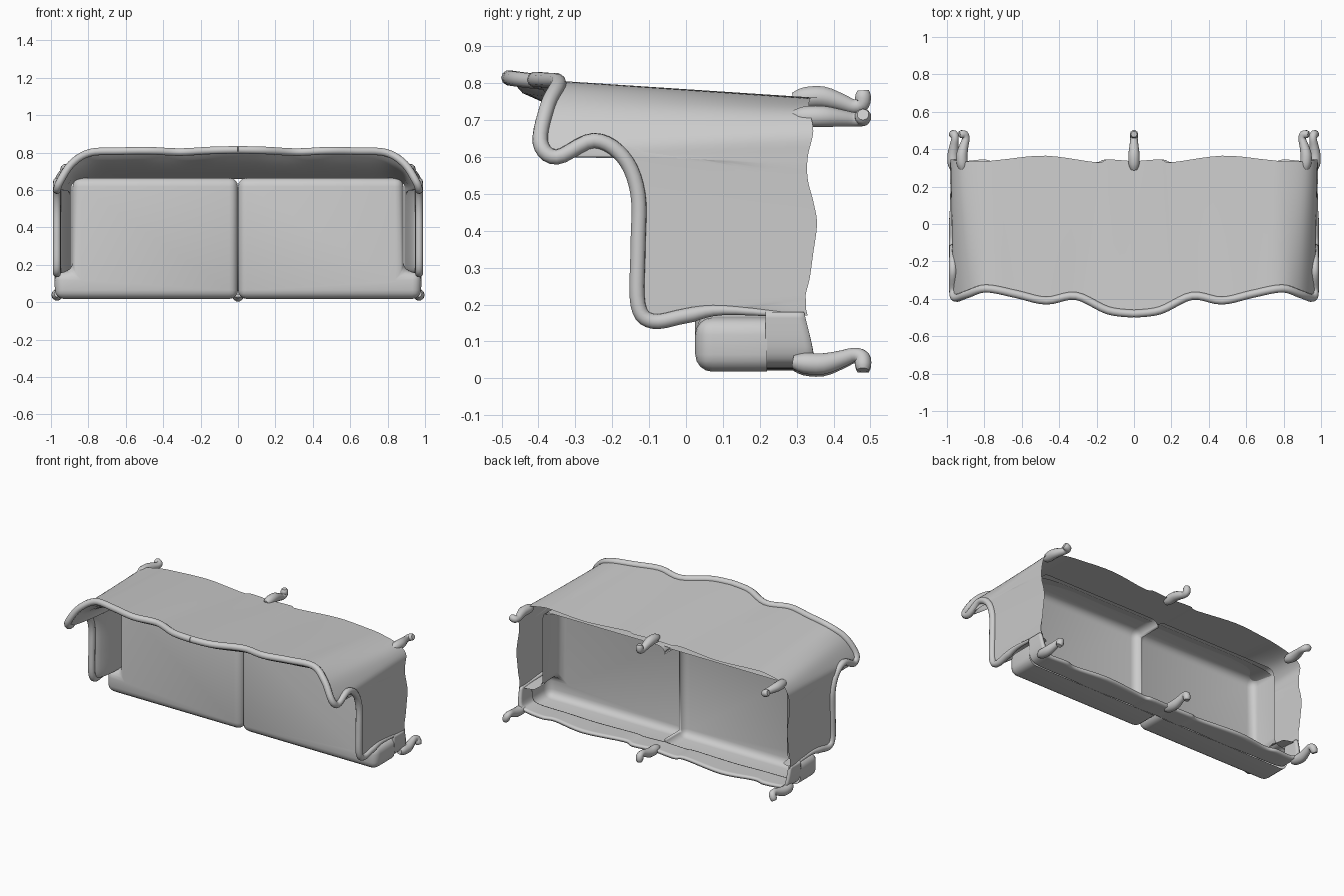
import bpy, bmesh, math
from mathutils import Vector

if "Cube" in bpy.data.objects:
    bpy.data.objects.remove(bpy.data.objects["Cube"])


def smooth_path(pts, n=5):
    """Catmull-Rom resampling through the given points."""
    p = [Vector(q) for q in pts]
    p = [p[0]] + p + [p[-1]]
    out = []
    for i in range(1, len(p) - 2):
        a, b, c, d = p[i - 1:i + 3]
        for k in range(n):
            t = k / n
            out.append(0.5 * (2 * b + (c - a) * t + (2 * a - 5 * b + 4 * c - d) * t * t
                              + (3 * b - a - 3 * c + d) * t ** 3))
    return out + [p[-1]]


def finish(ob, angle=0.8, mirror=True):
    bpy.ops.object.select_all(action='DESELECT')
    ob.select_set(True)
    bpy.context.view_layer.objects.active = ob
    if mirror:
        m = ob.modifiers.new("mirror", 'MIRROR')
        m.use_clip = True
    bpy.ops.object.shade_smooth_by_angle(angle=angle)


def mesh_object(name, bm):
    bmesh.ops.recalc_face_normals(bm, faces=bm.faces)
    me = bpy.data.meshes.new(name)
    bm.to_mesh(me)
    bm.free()
    ob = bpy.data.objects.new(name, me)
    bpy.context.collection.objects.link(ob)
    return ob


def loft(name, top, bottom, pad_arm=0, pad_back=0, rows=8):
    """Skin between two paths; padding swells the arm in x and the back in z."""
    bm = bmesh.new()
    grid = []
    for r in range(rows + 1):
        t = (r / rows) ** 1.4
        swell = math.sin(math.pi * t ** .5)
        row = []
        for a, b in zip(top, bottom):
            v = a.lerp(b, t)
            back = min(1, max(0, (a.z - .64) / .14))
            v.z -= pad_back * swell * back
            v.x -= pad_arm * swell * (1 - back)
            row.append(bm.verts.new(v))
        grid.append(row)
    for r in range(rows):
        for i in range(len(top) - 1):
            bm.faces.new((grid[r][i], grid[r][i + 1], grid[r + 1][i + 1], grid[r + 1][i]))
    return mesh_object(name, bm)


def tube(name, pts, radii):
    cu = bpy.data.curves.new(name, 'CURVE')
    cu.dimensions = '3D'
    cu.bevel_depth = 1
    cu.bevel_resolution = 3
    cu.use_fill_caps = True
    sp = cu.splines.new('POLY')
    sp.points.add(len(pts) - 1)
    for q, v, r in zip(sp.points, pts, radii):
        q.co = (*v, 1)
        q.radius = r
    ob = bpy.data.objects.new(name, cu)
    bpy.context.collection.objects.link(ob)
    bpy.ops.object.select_all(action='DESELECT')
    ob.select_set(True)
    bpy.context.view_layer.objects.active = ob
    bpy.ops.object.convert(target='MESH')
    return bpy.context.object


# Rim line of back and arm: centre of back -> corner -> arm -> seat rail
rim = smooth_path([
    (0, -.48, .815), (.14, -.462, .812), (.31, -.385, .803), (.47, -.41, .81), (.63, -.375, .808),
    (.79, -.345, .80), (.89, -.375, .74), (.955, -.395, .64), (.968, -.35, .60),
    (.968, -.25, .645), (.968, -.17, .60), (.968, -.13, .50), (.968, -.13, .35),
    (.968, -.13, .20), (.968, -.09, .155), (.968, 0, .17), (.97, .10, .185), (.975, .30, .17)])

# Scalloped lower edge of the outer shell, matching the rim point by point
hem = smooth_path([
    (0, .335, .76), (.14, .345, .76), (.2, .33, .76), (.47, .365, .76), (.7, .345, .76),
    (.8, .335, .755), (.92, .335, .725), (.975, .345, .67), (.98, .33, .60),
    (.98, .33, .54), (.98, .345, .48), (.98, .355, .42), (.98, .345, .34),
    (.98, .335, .27), (.98, .325, .23), (.98, .325, .21), (.98, .325, .19), (.98, .33, .17)])

# Lower edge of the inner upholstery
inner = smooth_path([
    (0, .2, .66), (.14, .2, .66), (.31, .2, .66), (.47, .2, .66), (.63, .2, .66),
    (.79, .2, .655), (.87, .2, .64), (.89, .2, .62), (.89, .2, .59),
    (.89, .2, .55), (.89, .2, .5), (.89, .2, .4), (.89, .2, .3),
    (.89, .2, .22), (.89, .2, .19), (.89, .2, .18), (.89, .2, .175), (.9, .28, .17)])

finish(loft("outer_shell", rim, hem))
finish(loft("inner_upholstery", rim, inner, .025, .05))

# Rolled rim, tapering into the rail
n = len(rim)
finish(tube("rolled_rim", rim, [.021 if i < n - 10 else .021 - .0018 * (i - n + 10) for i in range(n)]))

# Front rail wrapping round to the arms
rail_low = smooth_path([(0, .335, .035), (.15, .345, .03), (.22, .33, .035), (.5, .36, .03), (.72, .33, .035),
                        (.8, .345, .035), (.92, .335, .04), (.965, .345, .07), (.975, .32, .18)])
rail_top = [Vector((v.x, .215, v.z)) for v in rail_low]
rail = loft("front_rail", rail_top, rail_low)
s = rail.modifiers.new("thickness", 'SOLIDIFY')
s.thickness = .018
s.offset = 0
finish(rail)

# T-shaped seat cushion, hollow underneath, with a soft crease on the centre line
bm = bmesh.new()
outline = [(0, .018), (.978, .018), (.982, .165), (.885, .165), (.885, .665), (0, .665)]
face = bm.faces.new([bm.verts.new((x, .22, z)) for x, z in outline])
ext = bmesh.ops.extrude_face_region(bm, geom=[face])
bmesh.ops.translate(bm, vec=(0, -.195, 0), verts=[v for v in ext['geom'] if isinstance(v, bmesh.types.BMVert)])
base = [f for f in bm.faces if all(abs(v.co.y - .22) < 1e-5 for v in f.verts)]
bmesh.ops.delete(bm, geom=base, context='FACES_ONLY')
bmesh.ops.bevel(bm, geom=[e for e in bm.edges if not e.is_boundary], offset=.047, segments=4,
                profile=.5, affect='EDGES', clamp_overlap=True)
wall = [f for f in bm.faces if all(abs(v.co.x) < 1e-4 for v in f.verts)]
bmesh.ops.delete(bm, geom=wall, context='FACES')
finish(mesh_object("seat_cushion", bm))


# Cabriole legs with curled feet
def leg(name, x, z, ox, oz, mirror):
    prof = smooth_path([(.29, 0, .018), (.32, .004, .029), (.37, .006, .03), (.42, -.008, .024),
                        (.455, -.02, .02), (.477, -.012, .022), (.48, .01, .022), (.48, .024, .016)], 3)
    pts = [(x + p.y * ox, p.x, z + p.y * oz) for p in prof]
    finish(tube(name, pts, [p.z for p in prof]), mirror=mirror)


leg("front_corner_leg", .965, .045, .4, -.95, True)
leg("front_middle_leg", 0, .04, 0, -1, False)
leg("back_corner_leg", .915, .708, .8, .3, True)
leg("back_middle_leg", 0, .757, 0, 1, False)
